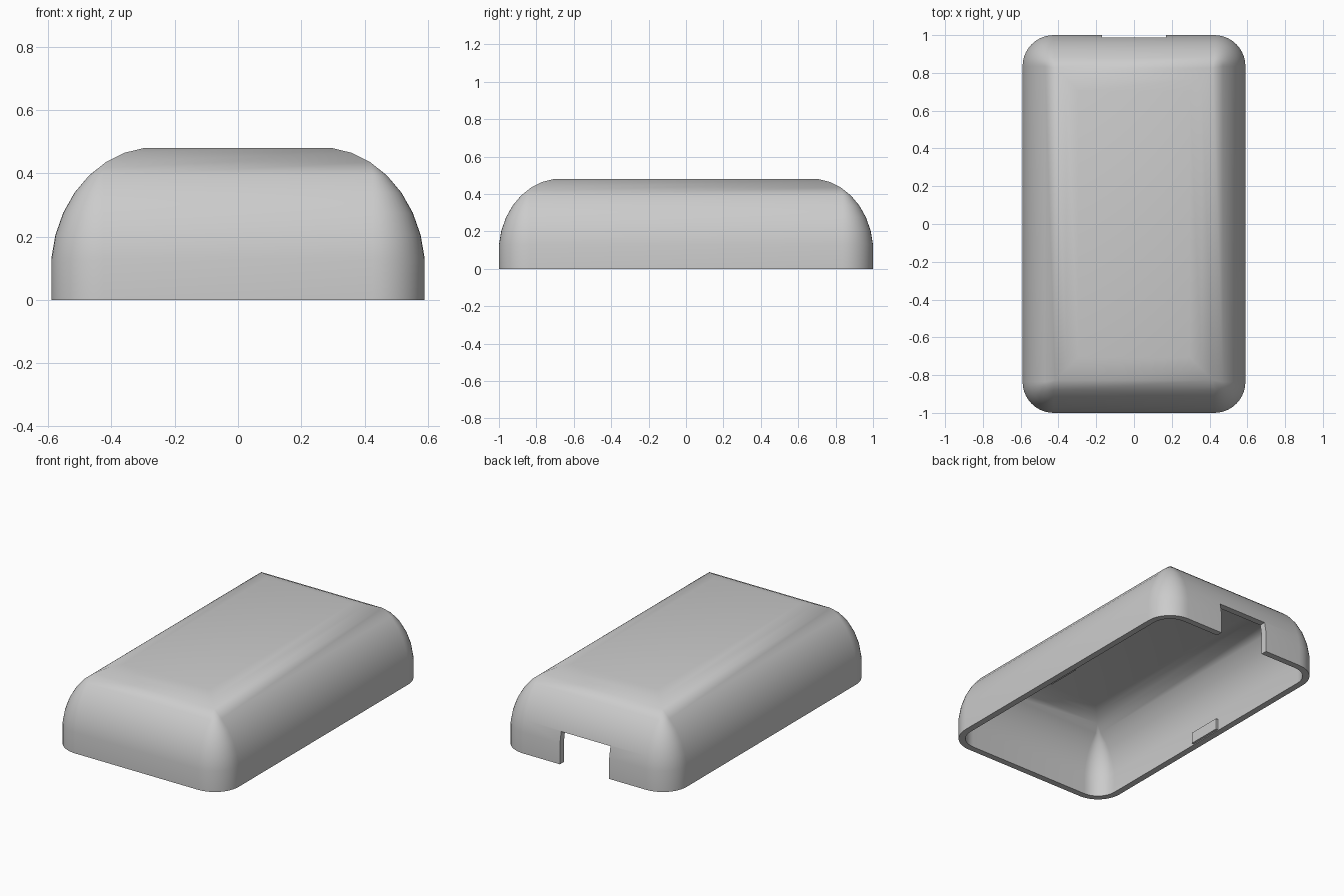
import bpy, bmesh, math

cube = bpy.data.objects.get("Cube")
if cube:
    bpy.data.objects.remove(cube, do_unlink=True)

HALF_X, HALF_Y, HEIGHT = 0.59, 1.0, 0.48
CORNER, SKIRT, WALL, INSET = 0.165, 0.13, 0.04, 0.295

grey = bpy.data.materials.new("plain grey")
grey.use_nodes = True
grey.diffuse_color = (0.6, 0.6, 0.6, 1)
grey.node_tree.nodes["Principled BSDF"].inputs["Base Color"].default_value = grey.diffuse_color


def make_object(name, bm):
    mesh = bpy.data.meshes.new(name)
    bm.to_mesh(mesh)
    bm.free()
    obj = bpy.data.objects.new(name, mesh)
    bpy.context.collection.objects.link(obj)
    mesh.materials.append(grey)
    return obj


def box(name, centre, size):
    bm = bmesh.new()
    bmesh.ops.create_cube(bm, size=1)
    bmesh.ops.scale(bm, vec=size, verts=bm.verts)
    bmesh.ops.translate(bm, vec=centre, verts=bm.verts)
    return make_object(name, bm)


def ring(bm, inset, z, steps=10):
    """Rounded rectangle whose corner radius shrinks to a mitre as it moves inward."""
    r = max(CORNER - inset, 0)
    cx, cy = HALF_X - inset - r, HALF_Y - inset - r
    verts = []
    for k, (sx, sy) in enumerate([(1, 1), (-1, 1), (-1, -1), (1, -1)]):
        for i in range(steps + 1):
            a = math.radians(90) * (k + i / steps)
            verts.append(bm.verts.new((sx * cx + r * math.cos(a), sy * cy + r * math.sin(a), z)))
    return verts


def profile(offset, steps=7):
    """Vertical skirt, then an arc up to the flat top, as (inset, height) pairs."""
    points = [(offset, 0)]
    t0, t1 = math.radians(6), math.radians(84)
    for i in range(steps + 1):
        t = t0 + (t1 - t0) * i / steps
        u = (math.cos(t0) - math.cos(t)) / (math.cos(t0) - math.cos(t1))
        v = (math.sin(t) - math.sin(t0)) / (math.sin(t1) - math.sin(t0))
        points.append((offset + (INSET - offset) * u, SKIRT + (HEIGHT - offset - SKIRT) * v))
    return points


# Hollow cover: inner skin down to the rim, then outer skin up to the top
bm = bmesh.new()
rings = [ring(bm, d, z) for d, z in profile(WALL)[::-1] + profile(0)]
for low, high in zip(rings, rings[1:]):
    n = len(low)
    for i in range(n):
        j = (i + 1) % n
        bm.faces.new((low[i], low[j], high[j], high[i]))
bm.faces.new(rings[0])
bm.faces.new(rings[-1])
bmesh.ops.remove_doubles(bm, verts=bm.verts, dist=0.0001)
bmesh.ops.recalc_face_normals(bm, faces=bm.faces)
cover = make_object("cover_shell", bm)

# Cable opening in the back wall
cutter = box("opening_cutter", (0, HALF_Y, 0.05), (0.34, 0.3, 0.3))
cutter.hide_render = True
cut = cover.modifiers.new("opening", "BOOLEAN")
cut.operation, cut.solver, cut.object = "DIFFERENCE", "EXACT", cutter
bpy.ops.object.select_all(action="DESELECT")
bpy.context.view_layer.objects.active = cover
cover.select_set(True)
bpy.ops.object.modifier_apply(modifier=cut.name)
bpy.data.objects.remove(cutter, do_unlink=True)
bpy.ops.object.shade_smooth_by_angle(angle=math.radians(30))

# Small clip tabs inside the long walls
for side, label in ((1, "left"), (-1, "right")):
    box(label + "_clip_tab", (side * (HALF_X - WALL), 0, 0.04), (0.03, 0.22, 0.07))
